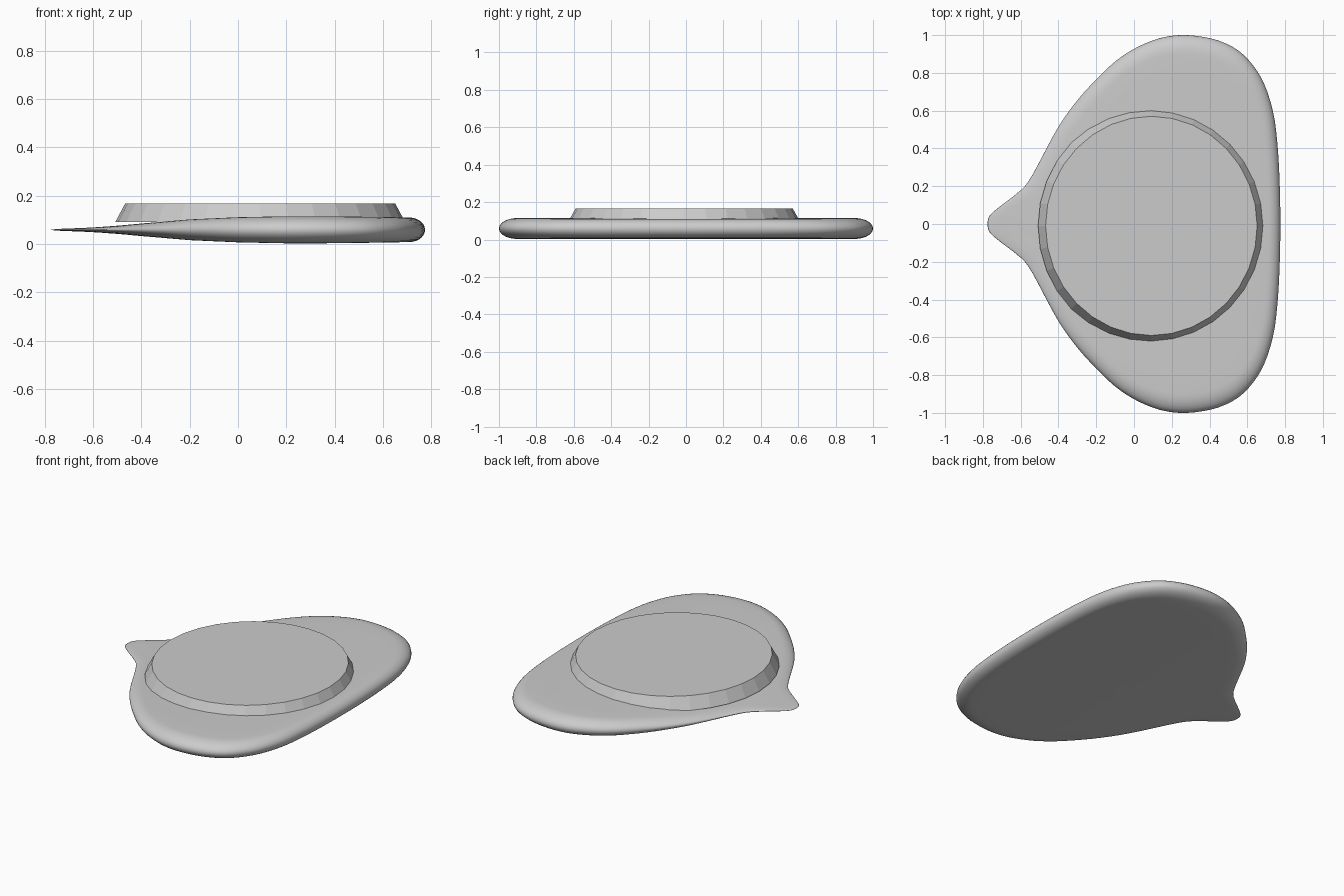
import bpy, bmesh, math
from mathutils import Vector

if "Cube" in bpy.data.objects:
    bpy.data.objects.remove(bpy.data.objects["Cube"])

CX, CZ = 0.15, 0.059

# Half outline of the body in plan, from tail tip to middle of the blunt edge
half = [(-0.775, 0), (-0.765, 0.042), (-0.72, 0.085), (-0.60, 0.178), (-0.55, 0.24),
        (-0.5, 0.33), (-0.4, 0.515), (-0.3, 0.655), (-0.2, 0.765), (-0.1, 0.86),
        (0, 0.927), (0.1, 0.972), (0.18, 0.993), (0.26, 1.0), (0.35, 0.993),
        (0.45, 0.97), (0.55, 0.92), (0.63, 0.84), (0.69, 0.74), (0.735, 0.6),
        (0.757, 0.45), (0.77, 0.25), (0.775, 0)]
# Half thickness of the body along x
thick = [(-0.775, 0.004), (-0.65, 0.007), (-0.55, 0.012), (-0.4, 0.026), (-0.2, 0.043),
         (0, 0.052), (0.2, 0.056), (0.35, 0.056), (0.6, 0.053), (0.8, 0.049)]


def height(x):
    for (x0, h0), (x1, h1) in zip(thick, thick[1:]):
        if x <= x1:
            return h0 + (h1 - h0) * (x - x0) / (x1 - x0)
    return thick[-1][1]


def smooth_loop(points, steps):
    """Closed Catmull-Rom curve through the points."""
    out, n = [], len(points)
    for i in range(n):
        a, b, c, d = (Vector(points[(i + k) % n]) for k in (-1, 0, 1, 2))
        for s in range(steps):
            t = s / steps
            out.append(0.5 * (2 * b + (c - a) * t + (2 * a - 5 * b + 4 * c - d) * t ** 2
                              + (3 * b - a - 3 * c + d) * t ** 3))
    return out


def finish(bm, name):
    bmesh.ops.recalc_face_normals(bm, faces=bm.faces)
    mesh = bpy.data.meshes.new(name)
    bm.to_mesh(mesh)
    bm.free()
    obj = bpy.data.objects.new(name, mesh)
    bpy.context.collection.objects.link(obj)
    return obj


# Pillow-edged body: concentric rings from the top centre, round the rim, to the bottom centre
outline = smooth_loop(half + [(x, -y) for x, y in half[-2:0:-1]], 3)
edge = 0.1
top = [(s, 1) for s in (0.15, 0.3, 0.45, 0.6, 0.7, 0.8)]
top += [(1 - edge + edge * math.sin(a), math.cos(a))
        for a in (math.pi / 2 * k / 7 for k in range(8))]
levels = top + [(s, -f) for s, f in top[-2::-1]]
bm = bmesh.new()
rings = []
for s, f in levels:
    ring = []
    for p in outline:
        x = CX + (p.x - CX) * s
        ring.append(bm.verts.new((x, p.y * s, CZ + height(x) * f)))
    rings.append(ring)
n = len(outline)
for r0, r1 in zip(rings, rings[1:]):
    for i in range(n):
        j = (i + 1) % n
        bm.faces.new((r0[i], r0[j], r1[j], r1[i]))
for ring, sign in ((rings[0], 1), (rings[-1], -1)):
    c = bm.verts.new((CX, 0, CZ + sign * height(CX)))
    for i in range(n):
        bm.faces.new((ring[i], ring[(i + 1) % n], c))
body = finish(bm, "body")
for poly in body.data.polygons:
    poly.use_smooth = True

# Faceted raised disc with a sloping side
bm = bmesh.new()
bmesh.ops.create_cone(bm, cap_ends=True, segments=32, radius1=0.60, radius2=0.56, depth=0.075)
bmesh.ops.scale(bm, vec=(1, 1.036, 1), verts=bm.verts)
bmesh.ops.translate(bm, vec=(0.092, -0.01, 0.1295), verts=bm.verts)
finish(bm, "raised_disc")
